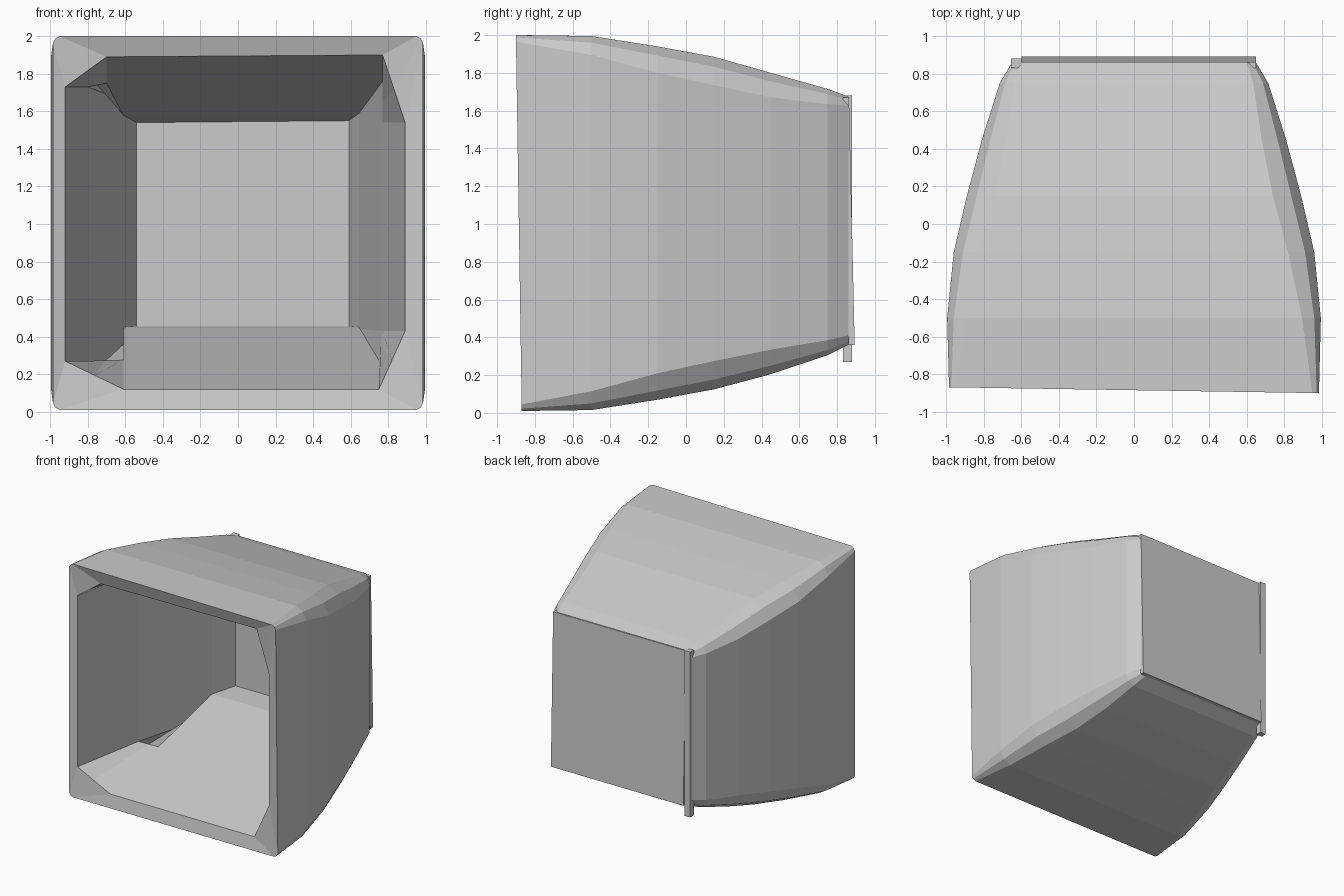
import bpy, bmesh

if "Cube" in bpy.data.objects:
    bpy.data.objects.remove(bpy.data.objects["Cube"])

# Outer sections: y, half width, bottom, top, corner size
OUTER = [(.86, .65, .36, 1.675, .05), (.75, .715, .305, 1.715, .08),
         (.45, .81, .205, 1.80, .13), (.15, .89, .125, 1.885, .15),
         (-.15, .96, .07, 1.94, .14), (-.5, .995, .015, 1.995, .10),
         (-.87, .985, .01, 2.0, .035)]
# Inner sections: y, left wall, right wall, floor, ceiling
INNER = [(-.85, -.92, .89, .12, 1.90), (-.2, -.80, .77, .275, 1.76),
         (.52, -.61, .645, .45, 1.59), (.74, -.54, .59, .455, 1.55)]


def outer_ring(y, w, b, t, c):
    k = c * .35                       # bulge point of the rounded corner
    pts = [(-w + k, b + k), (-w + c, b), (w - c, b), (w - k, b + k),
           (w, b + c), (w, t - c), (w - k, t - k), (w - c, t),
           (-w + c, t), (-w + k, t - k), (-w, t - c), (-w, b + c)]
    return [(x, y, z) for x, z in pts]


def inner_ring(y, l, r, f, c):
    # corner gussets keep the floor and wall panels at fixed widths
    back = y > .6
    low = f if back else .27
    high = c if back else 1.73
    fl, fr = (max(l, -.61), f), (min(r, .75), f)
    rl, rh = (r, f if back else .43), (r, min(c, 1.54))
    cr, cl = (min(r, .77), c), (max(l, -.70), c - .01)
    lh, ll = (l, high), (l, low)

    def mid(p, q):
        return ((p[0] + q[0]) / 2, (p[1] + q[1]) / 2)
    pts = [mid(ll, fl), fl, fr, mid(fr, rl), rl, rh, mid(rh, cr), cr,
           cl, mid(cl, lh), lh, ll]
    return [(x, y, z) for x, z in pts]


def add_object(name, bm):
    bmesh.ops.recalc_face_normals(bm, faces=bm.faces)
    me = bpy.data.meshes.new(name)
    bm.to_mesh(me)
    bm.free()
    ob = bpy.data.objects.new(name, me)
    bpy.context.collection.objects.link(ob)
    return ob


def box(name, x0, x1, y0, y1, z0, z1, lean=0.0):
    bm = bmesh.new()
    bmesh.ops.create_cube(bm, size=1)
    for v in bm.verts:
        low = v.co.z < 0
        v.co = (x1 if v.co.x > 0 else x0,
                (y1 if v.co.y > 0 else y0) + (lean if low else 0),
                z0 if low else z1)
    return add_object(name, bm)


# Open tapered shell: outside from back to front, then inside from front to back
rings = [outer_ring(*s) for s in OUTER]
rings[-1] = [(x, -.9 if x > 0 and z > 1 else y, z) for x, y, z in rings[-1]]
rings += [inner_ring(*s) for s in INNER]
bm = bmesh.new()
loops = [[bm.verts.new(p) for p in r] for r in rings]
n = len(loops[0])
for a, b in zip(loops, loops[1:]):
    for i in range(n):
        j = (i + 1) % n
        bm.faces.new((a[i], a[j], b[j], b[i]))
bm.faces.new(loops[0])
bm.faces.new(loops[-1])
bmesh.ops.remove_doubles(bm, verts=bm.verts, dist=.0005)
add_object("open_shell", bm)

# Back plate, leaning out toward the bottom
box("back_plate", -.60, .65, .83, .863, .36, 1.67, .03)

# Back corner post
box("back_left_post", -.655, -.60, .83, .88, .27, 1.68)
